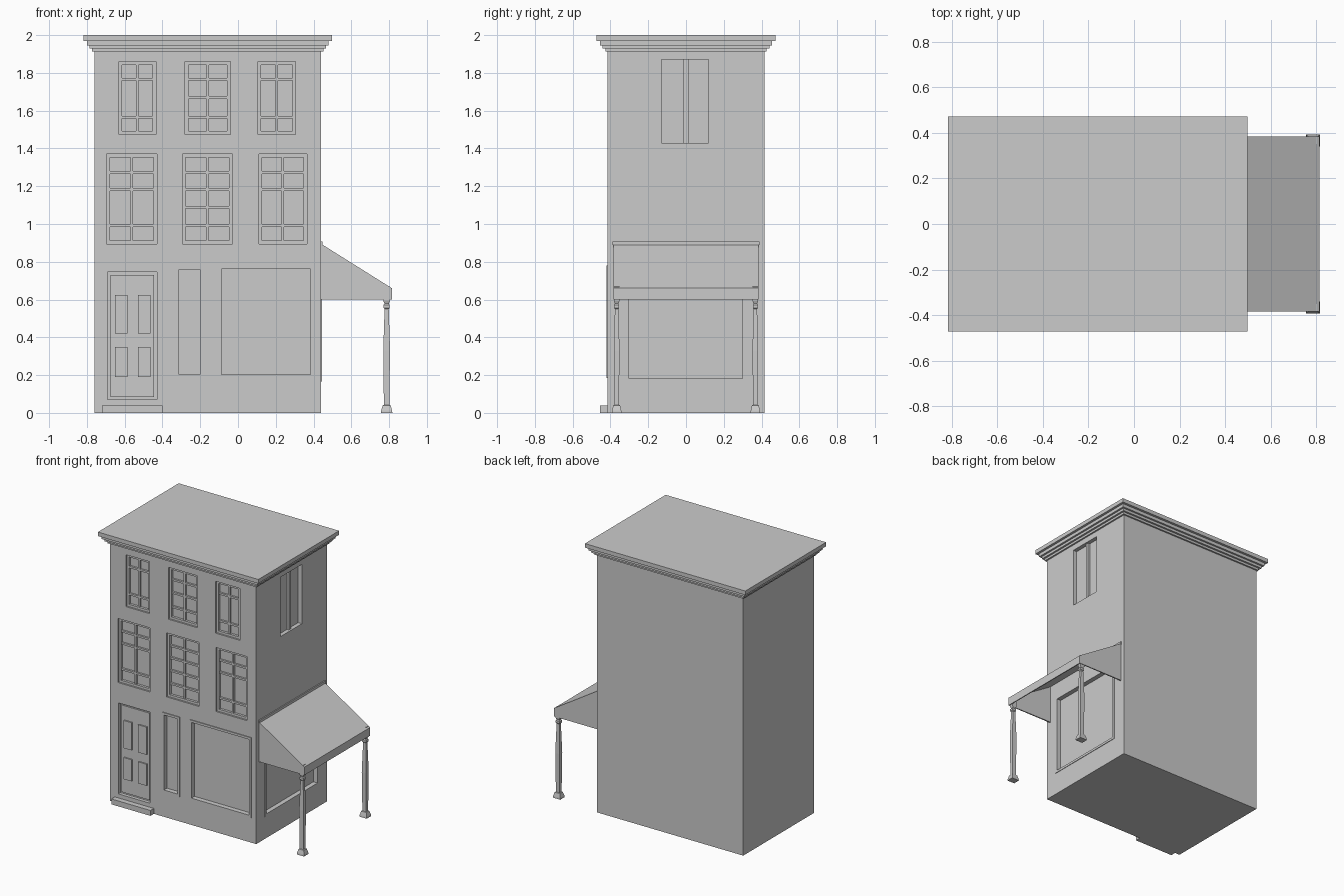
import bpy, bmesh
from math import pi

if "Cube" in bpy.data.objects:
    bpy.data.objects.remove(bpy.data.objects["Cube"])

XL, XR, YW, ZW = -0.76, 0.44, 0.415, 1.92   # main wall limits


def finish(name, bm):
    bmesh.ops.recalc_face_normals(bm, faces=bm.faces)
    me = bpy.data.meshes.new(name)
    bm.to_mesh(me)
    bm.free()
    ob = bpy.data.objects.new(name, me)
    bpy.context.collection.objects.link(ob)
    return ob


def add_box(bm, x0, x1, y0, y1, z0, z1):
    v = [bm.verts.new((x, y, z)) for x in (x0, x1) for y in (y0, y1) for z in (z0, z1)]
    for f in ((0, 1, 3, 2), (4, 6, 7, 5), (0, 4, 5, 1), (2, 3, 7, 6), (0, 2, 6, 4), (1, 5, 7, 3)):
        bm.faces.new([v[i] for i in f])


def wall_box(bm, side, u0, u1, z0, z1, d0, d1):
    """Box in a wall: u runs along the wall, d is depth inward."""
    if side == "front":
        add_box(bm, u0, u1, -YW + d0, -YW + d1, z0, z1)
    else:
        add_box(bm, XR - d1, XR - d0, u0, u1, z0, z1)


def loft(bm, rings):
    """Stack rectangles (x0, x1, y0, y1, z) into a closed solid."""
    prev = None
    for x0, x1, y0, y1, z in rings:
        cur = [bm.verts.new(p) for p in ((x0, y0, z), (x1, y0, z), (x1, y1, z), (x0, y1, z))]
        if prev:
            for i in range(4):
                j = (i + 1) % 4
                bm.faces.new((prev[i], prev[j], cur[j], cur[i]))
        else:
            bm.faces.new(cur[::-1])
        prev = cur
    bm.faces.new(prev)


# name, side, u0, u1, z0, z1, frame start depth, crossbar heights, centre bar
TOP, MID = (1.767, 1.565), (1.273, 1.183, 0.992)
WINDOWS = [
    ("upper_left", "front", -0.63, -0.435, 1.475, 1.86, 0.012, TOP, True),
    ("upper_middle", "front", -0.28, -0.04, 1.475, 1.86, 0.012, TOP + (1.67,), True),
    ("upper_right", "front", 0.105, 0.305, 1.475, 1.86, 0.012, TOP, True),
    ("middle_left", "front", -0.695, -0.43, 0.895, 1.37, 0.012, MID, True),
    ("middle_centre", "front", -0.295, -0.03, 0.895, 1.37, 0.012, MID + (1.088,), True),
    ("middle_right", "front", 0.11, 0.365, 0.895, 1.37, 0.012, MID, True),
    ("narrow_shop", "front", -0.33, -0.185, 0.185, 0.775, -0.006, (), False),
    ("large_shop", "front", -0.105, 0.40, 0.185, 0.78, -0.006, (), False),
    ("side_shop", "side", -0.32, 0.315, 0.165, 0.77, -0.004, (), False),
]
DEPTH, FRAME, BAR = 0.03, 0.017, 0.007

# main block with recesses cut for windows and door
bm = bmesh.new()
add_box(bm, XL, XR, -YW, YW, 0, ZW)
walls = finish("walls", bm)

bm = bmesh.new()
for _, side, u0, u1, z0, z1, *_r in WINDOWS:
    wall_box(bm, side, u0, u1, z0, z1, -0.05, DEPTH)
wall_box(bm, "front", -0.69, -0.43, 0.07, 0.745, -0.05, 0.025)
wall_box(bm, "side", -0.13, 0.12, 1.43, 1.87, -0.05, DEPTH)
cutter = finish("recess_cutter", bm)
cutter.hide_render = True
mod = walls.modifiers.new("recesses", "BOOLEAN")
mod.operation, mod.solver, mod.object = "DIFFERENCE", "EXACT", cutter
bpy.context.view_layer.objects.active = walls
bpy.ops.object.modifier_apply(modifier=mod.name)
bpy.data.objects.remove(cutter)

# window frames and glazing bars
for name, side, u0, u1, z0, z1, d0, rows, centre in WINDOWS:
    bm = bmesh.new()
    for a, b in ((u0, u0 + FRAME), (u1 - FRAME, u1)):
        wall_box(bm, side, a, b, z0, z1, d0, DEPTH)
    for a, b in ((z0, z0 + FRAME), (z1 - FRAME, z1)):
        wall_box(bm, side, u0 + FRAME, u1 - FRAME, a, b, d0, DEPTH)
    mid = (u0 + u1) / 2
    if centre:
        wall_box(bm, side, mid - BAR, mid + BAR, z0 + FRAME, z1 - FRAME, 0.016, DEPTH)
    for z in rows:
        for a, b in ((u0 + FRAME, mid - BAR), (mid + BAR, u1 - FRAME)):
            wall_box(bm, side, a, b, z - BAR, z + BAR, 0.016, DEPTH)
    finish(name + "_window", bm)

# mullion of the blind side window
bm = bmesh.new()
wall_box(bm, "side", -0.012, 0.012, 1.43, 1.87, 0.015, DEPTH)
finish("side_upper_mullion", bm)

# door leaf: thin border, body and four raised panels
bm = bmesh.new()
wall_box(bm, "front", -0.675, -0.445, 0.085, 0.73, 0.012, 0.026)
for u0, u1 in ((-0.65, -0.585), (-0.53, -0.462)):
    for z0, z1 in ((0.19, 0.35), (0.42, 0.625)):
        wall_box(bm, "front", u0, u1, z0, z1, 0.002, 0.013)
finish("door", bm)

# doorstep
bm = bmesh.new()
add_box(bm, -0.72, -0.40, -0.455, -YW + 0.005, 0, 0.04)
finish("doorstep", bm)

# stepped cornice and flat roof
bm = bmesh.new()
rings = []
for o, z0, z1 in ((0.012, 1.912, 1.928), (0.026, 1.928, 1.946), (0.04, 1.946, 1.97), (0.058, 1.97, 2.0)):
    for z in (z0, z1):
        rings.append((XL - o, XR + o, -YW - o, YW + o, z))
loft(bm, rings)
finish("cornice_roof", bm)

# hollow awning: sloped top, valance and side cheeks
bm = bmesh.new()
profile = ((XR, 0.6), (XR, 0.895), (0.815, 0.66), (0.815, 0.6))
near = [bm.verts.new((x, -0.385, z)) for x, z in profile]
far = [bm.verts.new((x, 0.385, z)) for x, z in profile]
bm.faces.new(near)
bm.faces.new(far[::-1])
for i in (1, 2):
    bm.faces.new((near[i], far[i], far[i + 1], near[i + 1]))
awning = finish("awning", bm)
# make sure the shell faces outward, then thicken it inward
if awning.data.polygons[2].normal.z < 0:
    awning.data.flip_normals()
solid = awning.modifiers.new("thickness", "SOLIDIFY")
solid.thickness, solid.offset = 0.01, -1

bm = bmesh.new()
add_box(bm, XR - 0.005, XR + 0.008, -0.388, 0.388, 0.888, 0.908)
finish("awning_wall_bar", bm)

# tapered square posts
POST = ((0.03, 0), (0.029, 0.012), (0.021, 0.04), (0.015, 0.042), (0.016, 0.2), (0.018, 0.33),
        (0.011, 0.55), (0.016, 0.556), (0.016, 0.572), (0.011, 0.578), (0.017, 0.592), (0.017, 0.67))
for name, y in (("front_post", -0.367), ("back_post", 0.367)):
    bm = bmesh.new()
    loft(bm, [(0.787 - r, 0.787 + r, y - r * 0.85, y + r * 0.85, z) for r, z in POST])
    finish(name, bm)
